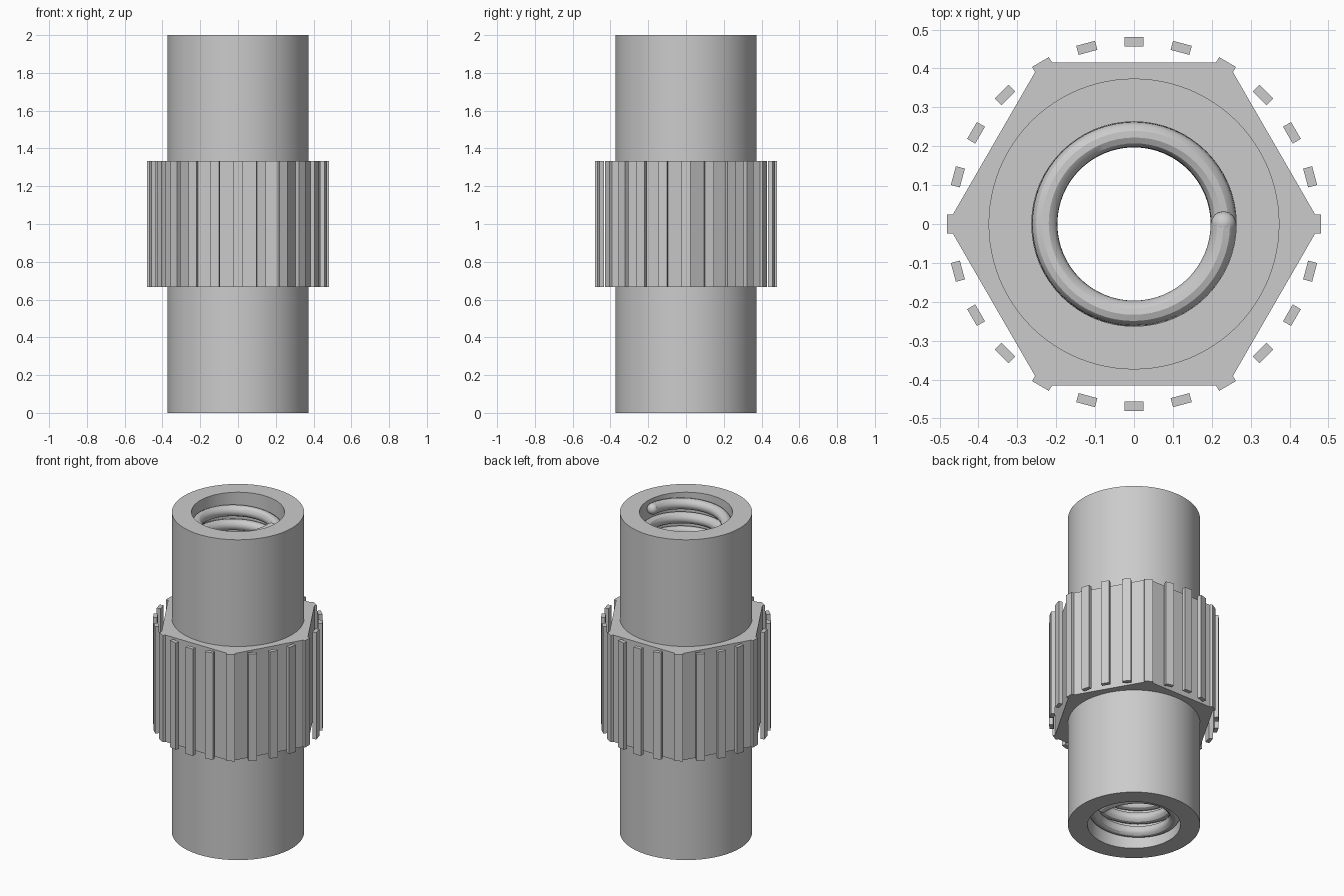
import bpy
import bmesh
from math import cos, sin, tau, radians
from mathutils import Matrix

cube = bpy.data.objects.get("Cube")
if cube:
    bpy.data.objects.remove(cube, do_unlink=True)

HEIGHT = 2.0
BODY_R, BORE_R = 0.374, 0.263
COLLAR_R, COLLAR_H = 0.48, 0.667
COIL_R, WIRE_R = 0.23, 0.033
TURNS, PITCH, STEPS = 22, 0.0875, 64
RIBS = 24

# Single grey material
grey = bpy.data.materials.new("grey metal")
grey.use_nodes = True
colour = (0.6, 0.6, 0.6, 1)
grey.diffuse_color = colour
grey.node_tree.nodes["Principled BSDF"].inputs["Base Color"].default_value = colour


def select_only(obj):
    bpy.ops.object.select_all(action='DESELECT')
    obj.select_set(True)
    bpy.context.view_layer.objects.active = obj


def smooth(obj):
    select_only(obj)
    bpy.ops.object.shade_smooth_by_angle(angle=radians(30))


def prism(name, radius, height, sides):
    """Upright prism centred on the middle of the model."""
    bpy.ops.mesh.primitive_cylinder_add(
        vertices=sides, radius=radius, depth=height, location=(0, 0, HEIGHT / 2))
    obj = bpy.context.object
    obj.name = name
    obj.data.materials.append(grey)
    return obj


def drill(obj, radius):
    """Cut a round hole through the whole object."""
    cutter = prism("hole_cutter", radius, HEIGHT + 1, 96)
    cutter.hide_render = True
    mod = obj.modifiers.new("hole", 'BOOLEAN')
    mod.operation = 'DIFFERENCE'
    mod.solver = 'EXACT'
    mod.object = cutter
    select_only(obj)
    bpy.ops.object.modifier_apply(modifier=mod.name)
    bpy.data.objects.remove(cutter, do_unlink=True)


# Tubular body
body = prism("body_tube", BODY_R, HEIGHT, 96)
drill(body, BORE_R)
smooth(body)

# Hexagonal collar with corners on the x axis
collar = prism("hex_collar", COLLAR_R, COLLAR_H, 6)
collar.data.transform(Matrix.Rotation(tau / 12, 4, 'Z'))
drill(collar, (BODY_R + BORE_R) / 2)

# Grip ribs around the collar
bm = bmesh.new()
for i in range(RIBS):
    place = (Matrix.Rotation(tau * i / RIBS, 4, 'Z')
             @ Matrix.Translation((0.469, 0, HEIGHT / 2))
             @ Matrix.Diagonal((0.024, 0.05, COLLAR_H, 1)))
    bmesh.ops.create_cube(bm, size=1, matrix=place)
mesh = bpy.data.meshes.new("grip_ribs")
bm.to_mesh(mesh)
bm.free()
mesh.materials.append(grey)
ribs = bpy.data.objects.new("grip_ribs", mesh)
bpy.context.collection.objects.link(ribs)

# Inner thread: a round wire rising counter-clockwise up the bore
curve = bpy.data.curves.new("thread_coil", 'CURVE')
curve.dimensions = '3D'
curve.bevel_depth = WIRE_R
curve.bevel_resolution = 4
curve.use_fill_caps = True
spline = curve.splines.new('POLY')
spline.points.add(TURNS * STEPS)
for i, point in enumerate(spline.points):
    t = i / STEPS
    point.co = (COIL_R * cos(tau * t), COIL_R * sin(tau * t), WIRE_R + PITCH * t, 1)
curve.materials.append(grey)
coil = bpy.data.objects.new("thread_coil", curve)
bpy.context.collection.objects.link(coil)
select_only(coil)
bpy.ops.object.convert(target='MESH')
smooth(bpy.context.object)

# Rounded ends of the thread
for name, z in (("thread_end_bottom", WIRE_R), ("thread_end_top", WIRE_R + PITCH * TURNS)):
    bpy.ops.mesh.primitive_uv_sphere_add(
        segments=16, ring_count=10, radius=WIRE_R, location=(COIL_R, 0, z))
    end = bpy.context.object
    end.name = name
    end.data.materials.append(grey)
    smooth(end)
